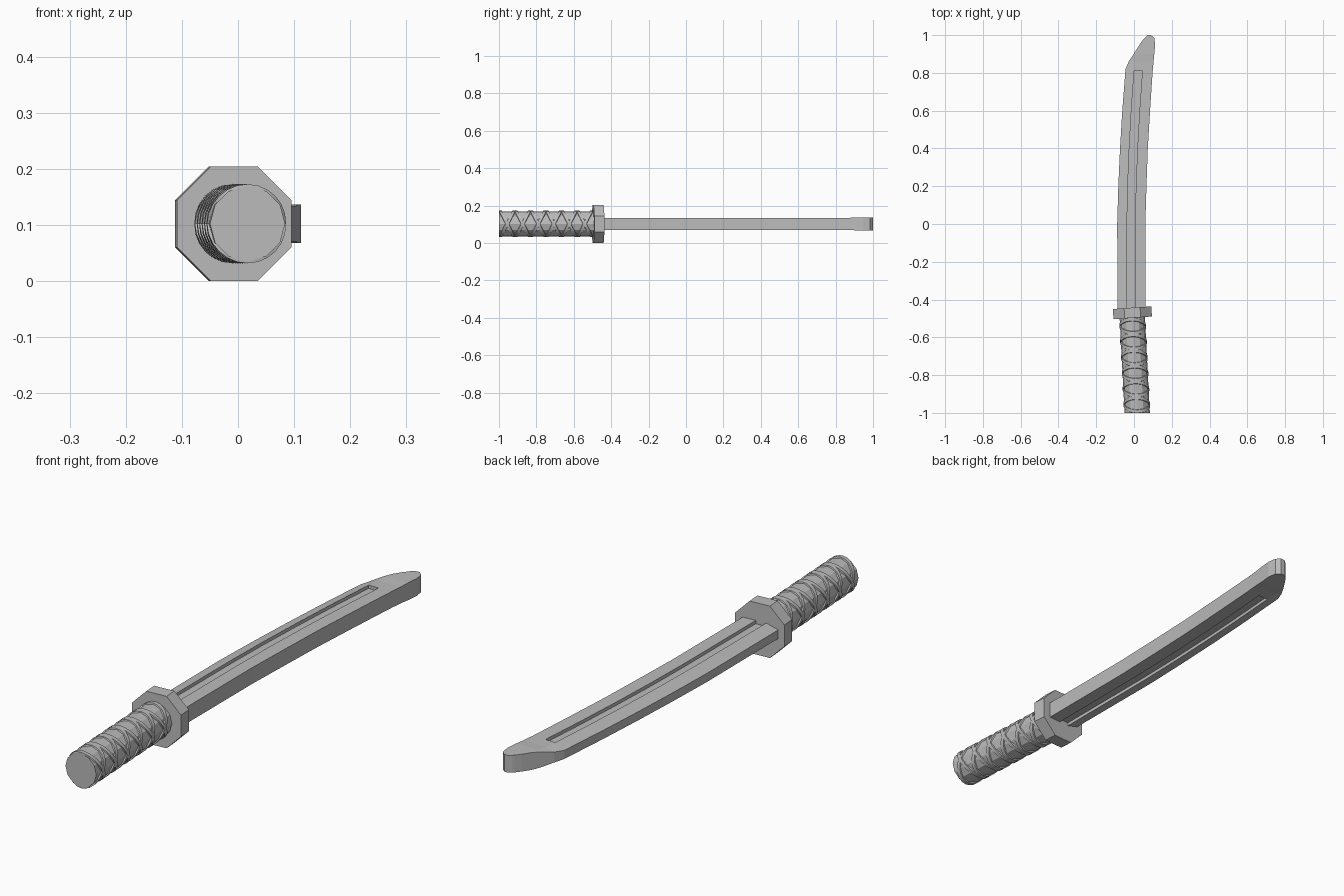
import bpy, bmesh, math
from mathutils import Vector

cube = bpy.data.objects.get("Cube")
if cube:
    bpy.data.objects.remove(cube, do_unlink=True)

ZC = 0.102  # height of the sword's centre line

grey = bpy.data.materials.new("plain_grey")
grey.use_nodes = True
grey.diffuse_color = (0.5, 0.5, 0.5, 1)
grey.node_tree.nodes["Principled BSDF"].inputs["Base Color"].default_value = (0.5, 0.5, 0.5, 1)


def loft(name, rings, closed=False):
    """Skin a list of equal point rings; cap the ends, or close into a loop."""
    bm = bmesh.new()
    loops = [[bm.verts.new(p) for p in ring] for ring in rings]
    n = len(loops[0])
    pairs = list(zip(loops, loops[1:]))
    if closed:
        pairs.append((loops[-1], loops[0]))
    else:
        bm.faces.new(loops[0])
        bm.faces.new(loops[-1])
    for a, b in pairs:
        for i in range(n):
            j = (i + 1) % n
            bm.faces.new((a[i], a[j], b[j], b[i]))
    bmesh.ops.remove_doubles(bm, verts=bm.verts, dist=1e-5)
    bmesh.ops.recalc_face_normals(bm, faces=bm.faces)
    mesh = bpy.data.meshes.new(name)
    bm.to_mesh(mesh)
    bm.free()
    mesh.materials.append(grey)
    obj = bpy.data.objects.new(name, mesh)
    bpy.context.collection.objects.link(obj)
    return obj


def at(curve, y):
    """Linear lookup of x along a list of (y, x) points."""
    for (y0, x0), (y1, x1) in zip(curve, curve[1:]):
        if y <= y1:
            return x0 + (x1 - x0) * (y - y0) / (y1 - y0)
    return curve[-1][1]


# Blade: bevelled cutting edge on -x, flat back on +x, groove on both faces
CUTTING = [(-.47, -.087), (0, -.089), (.2, -.083), (.4, -.074), (.6, -.062),
           (.82, -.045), (.86, -.028), (.965, .04), (.99, .06), (1, .075)]
BACK = [(-.47, .06), (0, .06), (.2, .066), (.4, .073), (.6, .085),
        (.8, .098), (.95, .112), (.985, .107), (1, .09)]
SPINE = [(-.47, -.037), (0, -.037), (.2, -.033), (.4, -.025), (.6, -.014), (.81, .001), (1, .02)]
GROOVE_END = .81


def blade_section(y, depth):
    left, right = at(CUTTING, y), at(BACK, y)
    ridge = max(at(SPINE, y), left)
    groove = min(max(at(SPINE, y) + .043, ridge), right)
    half = .032 if y < .88 else .034
    drop = .015 * min(1, (ridge - left) / .045)
    upper = [(right, half), (groove, half), (groove, half - depth),
             (ridge, half - depth), (ridge, half), (left, half - drop)]
    lower = [(x, -z) for x, z in reversed(upper)]
    return [(x, y, ZC + z) for x, z in upper + lower]


grooved = [-.47, -.25, 0, .1, .2, .3, .4, .5, .6, .7, GROOVE_END]
plain = [GROOVE_END, .82, .86, .9, .93, .95, .965, .985, .992, 1]
loft("blade", [blade_section(y, .013) for y in grooved] + [blade_section(y, 0) for y in plain])

# Guard: octagonal plate, turned slightly to follow the curve
TILT = math.radians(4)


def guard_ring(offset):
    ring = []
    for i in range(8):
        a = math.radians(22.5 + 45 * i)
        r = .102 / math.cos(math.radians(22.5))
        x, z = r * math.cos(a), r * math.sin(a)
        ring.append((-.0085 + x * math.cos(TILT) - offset * math.sin(TILT),
                     -.47 + x * math.sin(TILT) + offset * math.cos(TILT), ZC + z))
    return ring


loft("guard", [guard_ring(-.027), guard_ring(.027)])


# Handle: faceted grip leaning gently sideways
def grip_x(y):
    return -.009 - .052 * (y + .5)


def round_point(y, radius, a):
    return Vector((grip_x(y) + radius * math.cos(a), y, ZC + radius * math.sin(a)))


SIDES = 12
grip = loft("handle", [[round_point(y, .067, math.tau * i / SIDES) for i in range(SIDES)]
                       for y in (-1, -.75, -.46)])

# Handle wrap: pairs of bands tilted opposite ways, crossing at the sides
PAIRS, PITCH, STEPS = 6, .083, 24
for k in range(PAIRS):
    centre = -.541 - PITCH * k
    for lean, word in ((1, "forward"), (-1, "backward")):
        rings = []
        for i in range(STEPS):
            a = math.tau * i / STEPS
            y = centre + lean * .036 * math.sin(a)
            rings.append([round_point(max(y + dy, -1), r, a) for dy, r in
                          ((-.011, .062), (-.008, .0705), (.008, .0705), (.011, .062))])
        loft(f"wrap_{word}_{k + 1}", rings, closed=True)

# Keep hard edges crisp on the faceted parts, smooth the wraps
for obj in bpy.context.collection.objects:
    if obj.name.startswith("wrap"):
        obj.select_set(True)
        bpy.context.view_layer.objects.active = obj
    else:
        obj.select_set(False)
bpy.ops.object.shade_smooth_by_angle(angle=math.radians(30))
